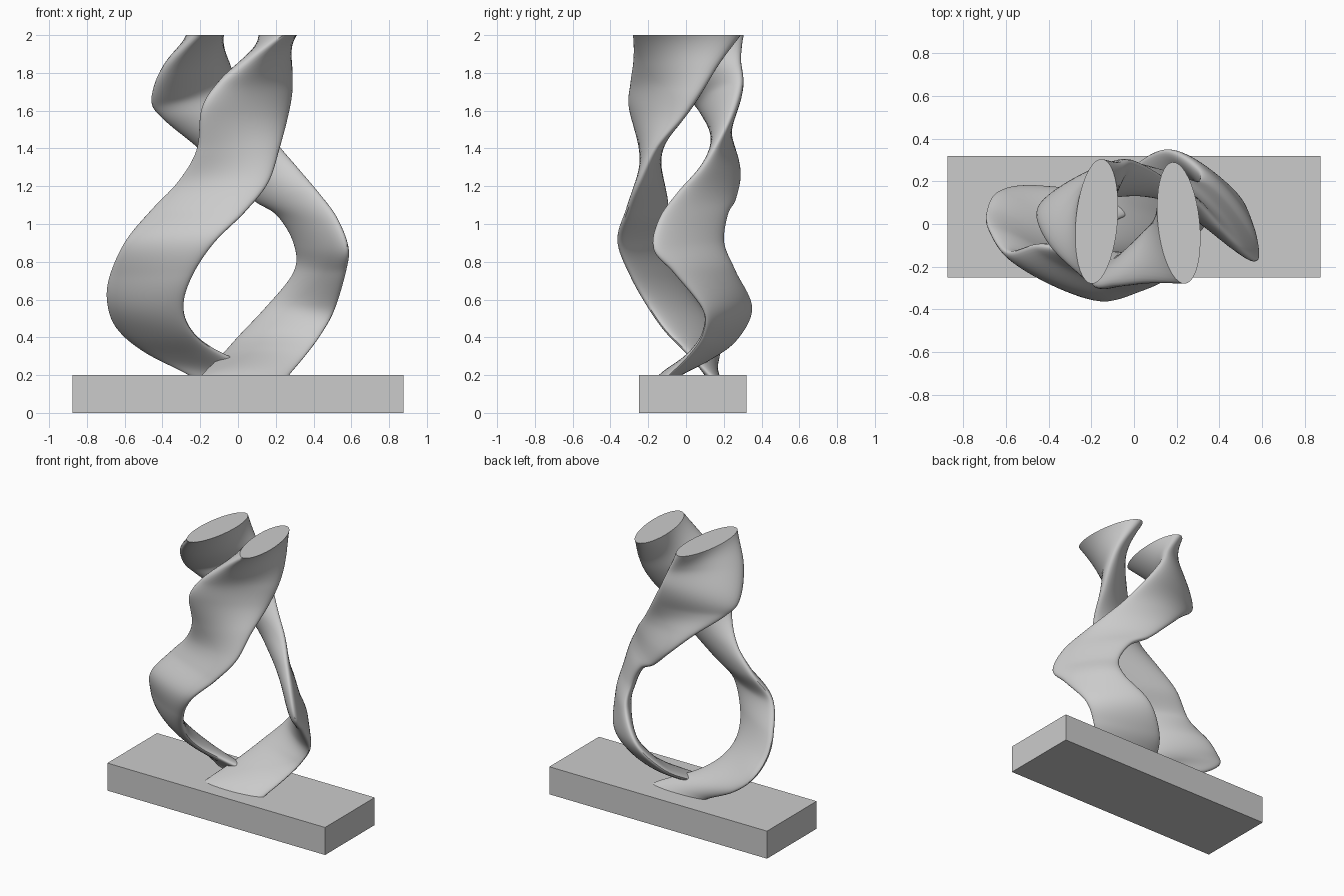
import bpy, math
from mathutils import Vector

if "Cube" in bpy.data.objects:
    bpy.data.objects.remove(bpy.data.objects["Cube"])

# Each row: one ribbon edge (x, y, z), the other edge (x, y, z), half thickness
FRONT = [
    (.24, -.28, 2.0, .18, .29, 2.0, .098),
    (.05, -.275, 1.87, .26, .17, 1.84, .09),
    (-.10, -.285, 1.75, .28, .08, 1.70, .08),
    (-.19, -.29, 1.61, .26, -.02, 1.56, .068),
    (-.22, -.21, 1.39, .22, -.16, 1.40, .06),
    (-.32, -.13, 1.22, .16, -.25, 1.22, .052),
    (-.46, -.10, 1.07, .04, -.31, 1.07, .05),
    (-.60, -.13, .90, -.12, -.355, .91, .05),
    (-.68, -.02, .72, -.24, -.29, .73, .05),
    (-.69, .06, .58, -.29, -.20, .57, .05),
    (-.64, .15, .45, -.25, -.11, .44, .045),
    (-.50, .18, .33, -.12, .00, .33, .04),
    (-.26, .15, .20, .17, .13, .20, .035),
    (-.16, .17, .12, .22, .19, .12, .03),
]
BACK = [
    (-.20, -.28, 2.0, -.15, .305, 2.0, .098),
    (-.38, -.12, 1.83, -.06, .285, 1.87, .088),
    (-.455, .03, 1.66, .00, .29, 1.74, .075),
    (-.40, .11, 1.56, .10, .24, 1.58, .062),
    (-.22, .23, 1.41, .22, .15, 1.41, .055),
    (-.07, .28, 1.27, .32, .07, 1.29, .052),
    (.08, .26, 1.13, .42, -.04, 1.17, .05),
    (.21, .22, 1.05, .52, -.14, 1.03, .05),
    (.30, .20, .90, .58, -.17, .87, .05),
    (.30, .26, .75, .565, -.06, .74, .05),
    (.15, .345, .56, .51, .09, .55, .045),
    (.00, .27, .40, .44, .09, .42, .04),
    (-.09, .13, .30, .36, .02, .31, .037),
    (-.19, -.09, .20, .27, -.09, .20, .035),
    (-.24, -.18, .12, .22, -.18, .12, .03),
]


def spline(rows, t):
    """Catmull-Rom interpolation of whole rows."""
    n = len(rows)
    i = min(int(t), n - 2)
    u = t - i
    b, c = rows[i], rows[i + 1]
    a = rows[i - 1] if i > 0 else [2 * p - q for p, q in zip(b, c)]
    d = rows[i + 2] if i + 2 < n else [2 * q - p for p, q in zip(b, c)]
    return [.5 * (2 * q + (r - p) * u + (2 * p - 5 * q + 4 * r - s) * u * u
                  + (3 * q - p - 3 * r + s) * u ** 3)
            for p, q, r, s in zip(a, b, c, d)]


def ribbon(name, rows, steps=10, sides=40):
    """Loft a twisting flat ellipse between two edge curves."""
    def mid(t):
        r = spline(rows, max(0, min(len(rows) - 1, t)))
        return (Vector(r[:3]) + Vector(r[3:6])) / 2

    verts, faces = [], []
    count = (len(rows) - 1) * steps + 1
    for k in range(count):
        t = k / steps
        r = spline(rows, t)
        p, q = Vector(r[:3]), Vector(r[3:6])
        centre, across = (p + q) / 2, (q - p) / 2
        tangent = (mid(t + .15) - mid(t - .15)).normalized()
        # Turn the section level towards the flat top
        w = max(0, 1 - t / 1.6)
        w = w * w * (3 - 2 * w)
        tangent = tangent.lerp(Vector((0, 0, -1)), w)
        normal = tangent.cross(across).normalized() * r[6]
        for s in range(sides):
            a = 2 * math.pi * s / sides
            v = centre + across * math.cos(a) + normal * math.sin(a)
            v.z = min(v.z, 2.0)
            verts.append(v)
    for k in range(count - 1):
        for s in range(sides):
            e = (s + 1) % sides
            faces.append((k * sides + s, k * sides + e,
                          (k + 1) * sides + e, (k + 1) * sides + s))
    faces.append(tuple(reversed(range(sides))))
    faces.append(tuple(range((count - 1) * sides, count * sides)))
    mesh = bpy.data.meshes.new(name)
    mesh.from_pydata(verts, [], faces)
    obj = bpy.data.objects.new(name, mesh)
    bpy.context.collection.objects.link(obj)
    bpy.ops.object.select_all(action='DESELECT')
    obj.select_set(True)
    bpy.context.view_layer.objects.active = obj
    bpy.ops.object.mode_set(mode='EDIT')
    bpy.ops.mesh.select_all(action='SELECT')
    bpy.ops.mesh.normals_make_consistent(inside=False)
    bpy.ops.object.mode_set(mode='OBJECT')
    bpy.ops.object.shade_smooth_by_angle(angle=math.radians(40))
    return obj


# Plinth
bpy.ops.mesh.primitive_cube_add(size=1, location=(0, .035, .1))
base = bpy.context.object
base.name = "plinth"
base.scale = (1.75, .57, .2)

# Two intertwined ribbons
ribbon("front_ribbon", FRONT)
ribbon("back_ribbon", BACK)
